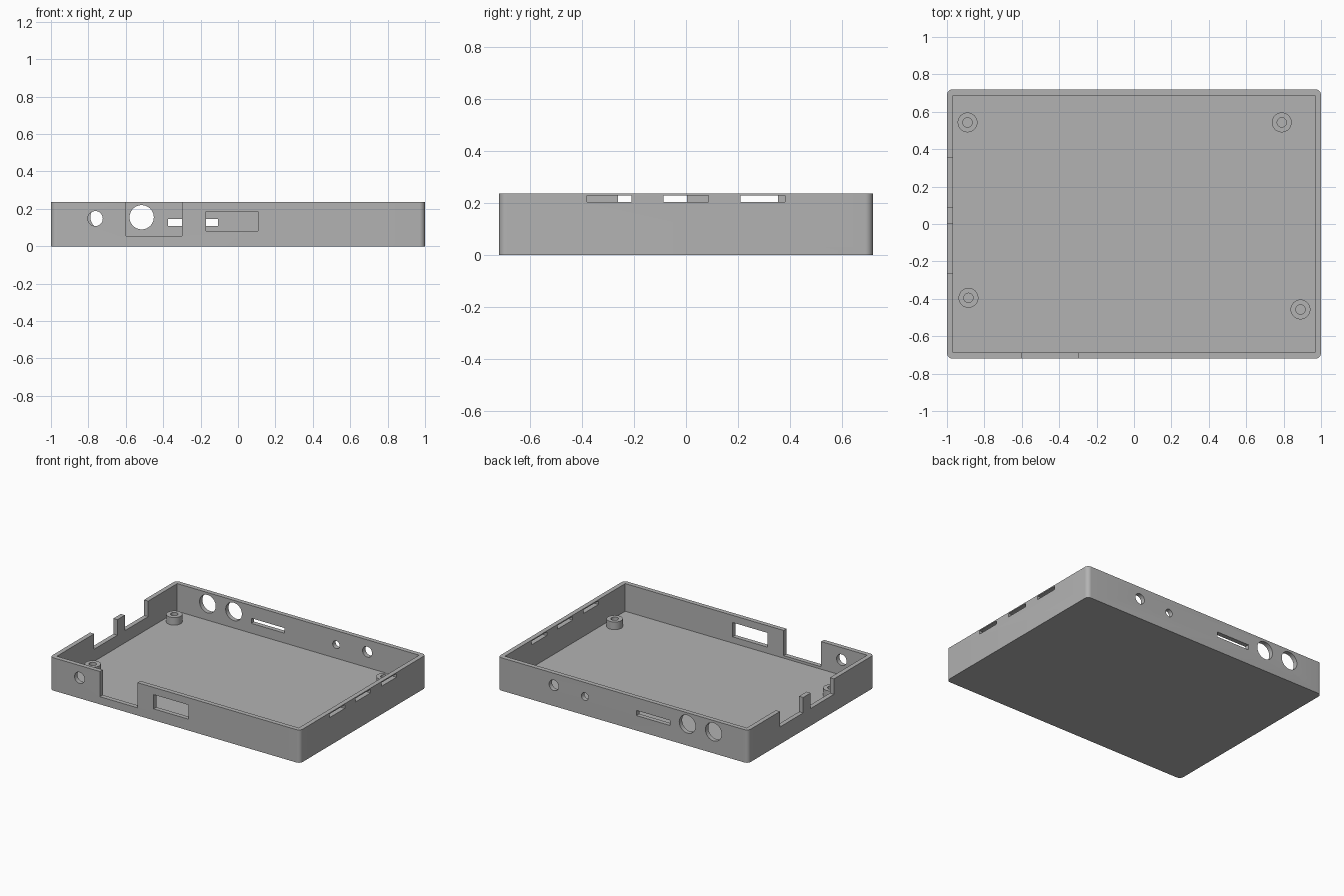
import bpy, bmesh, math
from mathutils import Matrix, Vector

cube = bpy.data.objects.get("Cube")
if cube:
    bpy.data.objects.remove(cube, do_unlink=True)

HALF_X, HALF_Y, HEIGHT = 1.0, 0.72, 0.237
WALL, FLOOR, CORNER = 0.033, 0.037, 0.03
TOP = HEIGHT + 0.1

grey = bpy.data.materials.new("plain grey")
grey.use_nodes = True
grey.diffuse_color = (0.45, 0.45, 0.45, 1)
grey.node_tree.nodes["Principled BSDF"].inputs["Base Color"].default_value = grey.diffuse_color


def make_object(name, bm):
    bmesh.ops.recalc_face_normals(bm, faces=bm.faces)
    mesh = bpy.data.meshes.new(name)
    bm.to_mesh(mesh)
    bm.free()
    mesh.materials.append(grey)
    obj = bpy.data.objects.new(name, mesh)
    bpy.context.collection.objects.link(obj)
    return obj


def block(x0, x1, y0, y1, z0, z1):
    bm = bmesh.new()
    low, high = Vector((x0, y0, z0)), Vector((x1, y1, z1))
    bmesh.ops.create_cube(bm, size=1, matrix=Matrix.Translation((low + high) / 2)
                          @ Matrix.Diagonal((high - low).to_4d()))
    return bm


def select_only(obj):
    bpy.ops.object.select_all(action='DESELECT')
    obj.select_set(True)
    bpy.context.view_layer.objects.active = obj


def smooth(obj):
    select_only(obj)
    bpy.ops.object.shade_smooth_by_angle(angle=math.radians(30))


# Tray body with rounded vertical corners
bm = block(-HALF_X, HALF_X, -HALF_Y, HALF_Y, 0, HEIGHT)
uprights = [e for e in bm.edges if abs(e.verts[0].co.z - e.verts[1].co.z) > 0.1]
bmesh.ops.bevel(bm, geom=uprights, offset=CORNER, segments=8, profile=0.5, affect='EDGES')
tray = make_object("tray", bm)


def cut(bm):
    cutter = make_object("cutter", bm)
    cutter.hide_render = True
    select_only(tray)
    mod = tray.modifiers.new("cut", 'BOOLEAN')
    mod.operation = 'DIFFERENCE'
    mod.solver = 'EXACT'
    mod.object = cutter
    bpy.ops.object.modifier_apply(modifier=mod.name)
    bpy.data.objects.remove(cutter, do_unlink=True)


def cut_long_wall(side, x0, x1, z0, z1):
    y0, y1 = sorted((side * (HALF_Y - 0.1), side * (HALF_Y + 0.1)))
    cut(block(x0, x1, y0, y1, z0, z1))


def cut_short_wall(side, y0, y1, z0, z1):
    x0, x1 = sorted((side * (HALF_X - 0.1), side * (HALF_X + 0.1)))
    cut(block(x0, x1, y0, y1, z0, z1))


def cut_round(side, x, z, radius):
    bm = bmesh.new()
    bmesh.ops.create_cone(bm, cap_ends=True, segments=32, radius1=radius, radius2=radius, depth=0.2,
                          matrix=Matrix.Translation((x, side * HALF_Y, z))
                          @ Matrix.Rotation(math.pi / 2, 4, 'X'))
    cut(bm)


# Open interior
cut(block(WALL - HALF_X, HALF_X - WALL, WALL - HALF_Y, HALF_Y - WALL, FLOOR, TOP))

# Front wall: deep notch, window and round port
cut_long_wall(-1, -0.6, -0.3, 0.055, TOP)
cut_long_wall(-1, -0.17, 0.108, 0.082, 0.185)
cut_round(-1, -0.763, 0.148, 0.04)

# Back wall: slit and four round ports
cut_long_wall(1, -0.375, -0.108, 0.108, 0.145)
for x, z, radius in [(-0.724, 0.155, 0.065), (-0.515, 0.155, 0.065),
                     (0.304, 0.135, 0.028), (0.553, 0.15, 0.038)]:
    cut_round(1, x, z, radius)

# Notches in the -x wall, leaving a post between them
for y0, y1 in [(-0.262, 0.004), (0.09, 0.355)]:
    cut_short_wall(-1, y0, y1, 0.125, TOP)

# Row of vent slots in the +x wall
for y in (-0.295, 0, 0.295):
    cut_short_wall(1, y - 0.086, y + 0.086, 0.203, 0.229)

smooth(tray)

# Hollow screw bosses on the floor
for number, (x, y) in enumerate([(-0.89, 0.543), (0.79, 0.543), (-0.885, -0.395), (0.89, -0.457)], 1):
    bm = bmesh.new()
    base, top = FLOOR - 0.005, 0.092
    ring = [bm.verts.new((r, 0, z)) for r, z in
            [(0.053, base), (0.053, top), (0.025, top), (0.025, base)]]
    edges = [bm.edges.new((ring[i], ring[(i + 1) % 4])) for i in range(4)]
    bmesh.ops.spin(bm, geom=ring + edges, axis=(0, 0, 1), cent=(0, 0, 0),
                   angle=math.tau, steps=32, use_merge=True)
    bmesh.ops.remove_doubles(bm, verts=bm.verts, dist=0.0001)
    boss = make_object(f"screw_boss_{number}", bm)
    boss.location = (x, y, 0)
    smooth(boss)
